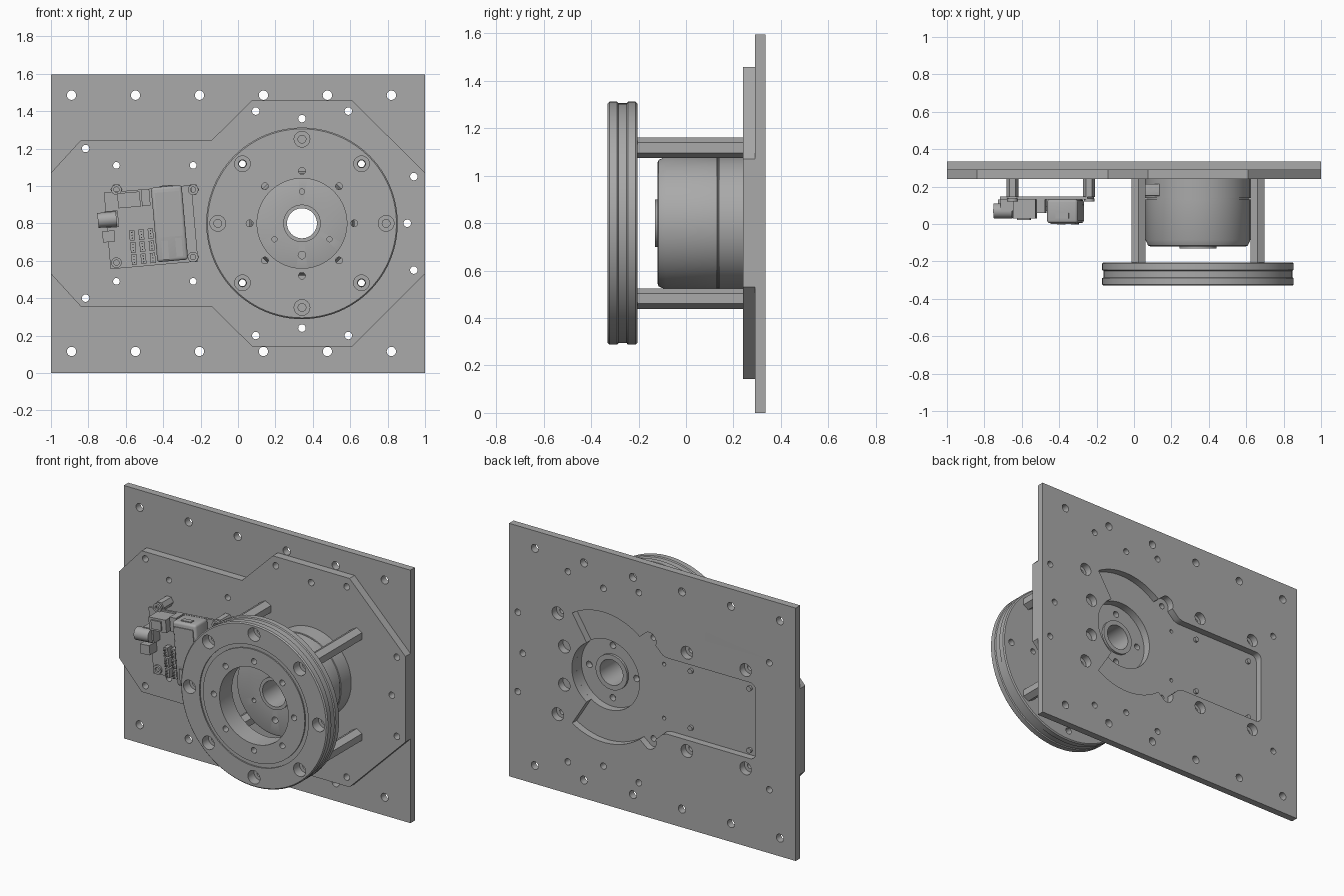
import bpy, bmesh, math
from math import cos, sin, radians, pi
from mathutils import Matrix, Vector

cube = bpy.data.objects.get("Cube")
if cube:
    bpy.data.objects.remove(cube, do_unlink=True)

grey = bpy.data.materials.new("machined_grey")
grey.use_nodes = True
grey.diffuse_color = (0.4, 0.4, 0.4, 1)
grey.node_tree.nodes["Principled BSDF"].inputs["Base Color"].default_value = (0.4, 0.4, 0.4, 1)

CX, CZ = 0.342, 0.8          # motor axis
MID = 0.8                    # mirror height


def finish(obj):
    obj.data.materials.clear()
    obj.data.materials.append(grey)
    bpy.ops.object.select_all(action='DESELECT')
    obj.select_set(True)
    bpy.context.view_layer.objects.active = obj
    bpy.ops.object.shade_smooth_by_angle(angle=radians(30))
    return obj


def from_bmesh(name, bm):
    bmesh.ops.recalc_face_normals(bm, faces=bm.faces)
    mesh = bpy.data.meshes.new(name)
    bm.to_mesh(mesh)
    bm.free()
    obj = bpy.data.objects.new(name, mesh)
    bpy.context.collection.objects.link(obj)
    return obj


def arc(x, z, r, a0, a1, n=24):
    """Points on an arc, angles in degrees."""
    return [(x + r * cos(radians(a0 + (a1 - a0) * i / n)),
             z + r * sin(radians(a0 + (a1 - a0) * i / n))) for i in range(n + 1)]


def circle(x, z, r, n=24):
    return arc(x, z, r, 0, 360, n)[:-1]


def sheet(name, loops, y0, y1):
    """Flat part standing in the xz plane; the first loop is the outline, others are holes."""
    curve = bpy.data.curves.new(name, 'CURVE')
    curve.dimensions = '2D'
    curve.fill_mode = 'BOTH'
    curve.extrude = (y1 - y0) / 2
    for loop in loops:
        spline = curve.splines.new('POLY')
        spline.points.add(len(loop) - 1)
        for p, (x, z) in zip(spline.points, loop):
            p.co = (x, z, 0, 1)
        spline.use_cyclic_u = True
    temp = bpy.data.objects.new(name + "_curve", curve)
    bpy.context.collection.objects.link(temp)
    bpy.context.view_layer.update()
    mesh = bpy.data.meshes.new_from_object(temp.evaluated_get(bpy.context.evaluated_depsgraph_get()))
    bpy.data.objects.remove(temp, do_unlink=True)
    mesh.transform(Matrix.Translation((0, (y0 + y1) / 2, 0)) @ Matrix.Rotation(pi / 2, 4, 'X'))
    bm = bmesh.new()
    bm.from_mesh(mesh)
    bmesh.ops.remove_doubles(bm, verts=bm.verts, dist=1e-5)
    return finish(from_bmesh(name, bm))


def lathe(name, profile, steps=96):
    """Closed (radius, y) profile spun around the motor axis."""
    bm = bmesh.new()
    vs = [bm.verts.new((CX + r, y, CZ)) for r, y in profile]
    es = [bm.edges.new((vs[i - 1], vs[i])) for i in range(len(vs))]
    bmesh.ops.spin(bm, geom=vs + es, cent=(CX, 0, CZ), axis=(0, 1, 0), angle=2 * pi,
                   steps=steps, use_merge=True)
    bmesh.ops.remove_doubles(bm, verts=bm.verts, dist=1e-5)
    return from_bmesh(name, bm)


def drill(obj, holes):
    """Cut round holes (x, z, radius, y0, y1)."""
    for x, z, r, y0, y1 in holes:
        bm = bmesh.new()
        m = Matrix.Translation((x, (y0 + y1) / 2, z)) @ Matrix.Rotation(pi / 2, 4, 'X')
        bmesh.ops.create_cone(bm, cap_ends=True, segments=24, radius1=r, radius2=r,
                              depth=y1 - y0, matrix=m)
        cutter = from_bmesh("hole_cutter", bm)
        cutter.hide_render = True
        mod = obj.modifiers.new("hole", 'BOOLEAN')
        mod.operation, mod.solver, mod.object = 'DIFFERENCE', 'EXACT', cutter
        bpy.context.view_layer.objects.active = obj
        bpy.ops.object.modifier_apply(modifier=mod.name)
        bpy.data.objects.remove(cutter, do_unlink=True)
    return finish(obj)


def polar(r, angles):
    return [(CX + r * cos(radians(a)), CZ + r * sin(radians(a))) for a in angles]


def mirrored(points):
    return points + [(x, 2 * MID - z) for x, z in points]


# Hole layouts
standoff_spots = polar(0.45, (45, 135, 225, 315))
board_spots = [(-0.65, 0.98), (-0.24, 0.98), (-0.65, 0.59), (-0.24, 0.62)]
side_spots = mirrored([(-0.65, 1.11), (-0.24, 1.11)])
edge_spots = mirrored([(-0.89 + 0.342 * i, 1.485) for i in range(6)])
joint_spots = mirrored([(0.095, 1.4), (0.59, 1.4), (CX, 1.36), (0.94, 1.05), (-0.815, 1.2)]) + [(0.905, 0.8)]
joints = [circle(x, z, 0.02) for x, z in joint_spots]

# Back plate with the keyhole-shaped pocket
upper = arc(CX, CZ, 0.41, 58, 128) + arc(0.024, 1.118, 0.05, 75, 205, 12)
upper += [(-0.07, 1.05), (-0.1, 1.04)] + arc(-0.68, 1.0, 0.04, 90, 180, 6)
lower = [(x, 2 * MID - z) for x, z in reversed(upper)]
pocket = upper + lower + arc(CX, CZ, 0.22, -58, 58)
wide = [p for p in standoff_spots if p[0] > CX] + side_spots
back_holes = [circle(x, z, 0.025) for x, z in edge_spots] + joints
back_holes += [circle(x, z, 0.04) for x, z in wide + mirrored([(0.615, 0.92)])]
sheet("back_plate", [[(-1, 0), (1, 0), (1, 1.595), (-1, 1.595)], pocket] + back_holes, 0.29, 0.335)

# Front plate, symmetric outline
top = [(-1, 1.07), (-0.84, 1.245), (-0.14, 1.245), (0.075, 1.458), (0.61, 1.458), (1, 1.07)]
outline = top + [(x, 2 * MID - z) for x, z in reversed(top)]
small = [circle(x, z, 0.018) for x, z in side_spots + standoff_spots]
small += [circle(x, z, 0.012) for x, z in mirrored([(-0.05, 0.97)])]
sheet("front_plate", [outline, circle(CX, CZ, 0.22, 64)] + joints + small, 0.24, 0.29)

# Motor body with chamfered face, seam, raised collar and bore
motor = lathe("motor", [(0.08, -0.13), (0.1, -0.13), (0.1, -0.12), (0.255, -0.12), (0.267, -0.115),
                        (0.28, -0.085), (0.28, 0.13), (0.275, 0.132), (0.275, 0.138), (0.28, 0.14),
                        (0.28, 0.24), (0.11, 0.24), (0.11, 0.255), (0.08, 0.255)])
face = [(x, z, 0.014, -0.2, -0.06) for x, z in polar(0.17, (90, 210, 330))]
face += [(x, z, 0.02, -0.2, -0.06) for x, z in polar(0.17, (270,))]
rear = [(x, z, 0.02, 0.2, 0.3) for x, z in polar(0.165, (0, 90, 180, 270))]
drill(motor, face + rear)

# Output ring with counterbored bolt holes
ring = lathe("output_ring", [(0.24, -0.33), (0.355, -0.33), (0.355, -0.322), (0.38, -0.322), (0.38, -0.33),
                             (0.505, -0.33), (0.512, -0.323), (0.512, -0.29), (0.506, -0.285),
                             (0.506, -0.25), (0.512, -0.245), (0.512, -0.212), (0.505, -0.205),
                             (0.24, -0.205)])
eight = range(0, 360, 45)
bolts = [(x, z, r, -0.4, y) for x, z in polar(0.45, eight) for r, y in ((0.042, -0.27), (0.021, -0.1))]
drill(ring, bolts + [(x, z, 0.018, -0.4, -0.1) for x, z in polar(0.28, eight)])

# Hollow hexagonal standoffs
for i, (x, z) in enumerate(standoff_spots):
    hexagon = arc(x, z, 0.043, 30, 390, 6)[:-1]
    sheet(f"ring_standoff_{i + 1}", [hexagon, circle(x, z, 0.02)], -0.205, 0.24)
for i, (x, z) in enumerate(board_spots):
    sheet(f"board_standoff_{i + 1}", [arc(x, z, 0.032, 0, 360, 6)[:-1]], 0.145, 0.24)
    sheet(f"board_screw_{i + 1}", [circle(x, z, 0.016)], 0.285, 0.305)
    sheet(f"board_nut_{i + 1}", [circle(x, z, 0.028), circle(x, z, 0.014)], 0.12, 0.135)

# Controller board, tilted slightly about its centre
TILT = Matrix.Translation((-0.465, 0, 0.78)) @ Matrix.Rotation(radians(-5), 4, 'Y')


def box(name, u, v, w, h, y0, y1, bevel=0.0, frame=TILT):
    bm = bmesh.new()
    size = Matrix.Diagonal((w, y1 - y0, h, 1))
    bmesh.ops.create_cube(bm, size=1, matrix=frame @ Matrix.Translation((u, (y0 + y1) / 2, v)) @ size)
    if bevel:
        bmesh.ops.bevel(bm, geom=bm.edges[:], offset=bevel, segments=3, profile=0.5, affect='EDGES')
    return finish(from_bmesh(name, bm))


box("circuit_board", 0, 0, 0.47, 0.41, 0.132, 0.146)
box("module_case", 0.1, 0.01, 0.165, 0.4, 0.005, 0.132, 0.015)
box("module_port", 0.1, 0.212, 0.07, 0.006, 0.03, 0.06)
box("module_lid", 0.1, 0.06, 0.13, 0.24, 0.0, 0.006)
box("power_socket", -0.105, 0.155, 0.12, 0.08, 0.03, 0.132)
box("socket_cover", -0.11, 0.155, 0.07, 0.055, 0.022, 0.031)
box("terminal_block", -0.015, 0.16, 0.045, 0.09, 0.06, 0.132)
box("side_connector", -0.23, -0.03, 0.065, 0.06, 0.06, 0.132)
box("jack_base", -0.205, 0.06, 0.07, 0.09, 0.07, 0.132)

# Barrel jack lying across the board edge
bm = bmesh.new()
bmesh.ops.create_cone(bm, cap_ends=True, segments=32, radius1=0.04, radius2=0.04, depth=0.1,
                      matrix=TILT @ Matrix.Translation((-0.23, 0.07, 0.06)) @ Matrix.Rotation(pi / 2, 4, 'Y'))
finish(from_bmesh("barrel_jack", bm))

# Pin headers in a grid, each with a shroud and pins
for col in range(3):
    for row in range(3):
        u, v = -0.105 + col * 0.05, -0.165 + row * 0.065
        box(f"header_{col}_{row}", u, v, 0.028, 0.055, 0.09, 0.132)
        for k in (-1, 0, 1):
            box(f"header_pin_{col}_{row}_{k + 1}", u, v + k * 0.016, 0.006, 0.006, 0.07, 0.09)
for i, (u, v) in enumerate([(0.065, -0.13), (0.14, -0.12)]):
    box(f"module_header_{i + 1}", u, v, 0.035, 0.1, -0.002, 0.006)

# Cable connector on the motor flank
flat = Matrix.Identity(4)
box("motor_connector", 0.12, 0.96, 0.12, 0.06, 0.15, 0.215, 0.004, flat)
for i in range(3):
    box(f"connector_contact_{i + 1}", 0.09 + i * 0.03, 0.992, 0.016, 0.008, 0.17, 0.195, 0, flat)
